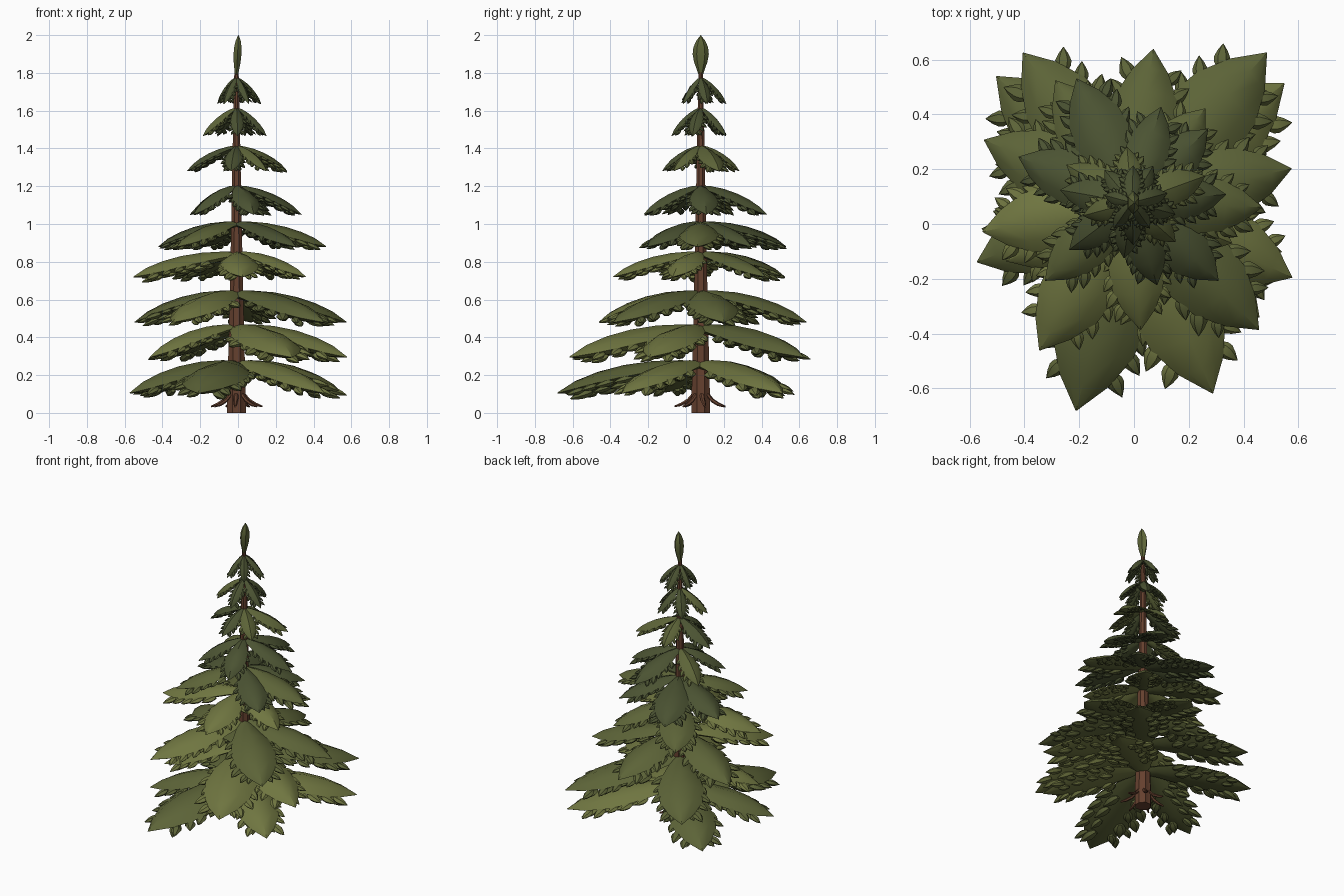
import bpy, bmesh, math, random
from mathutils import Vector

if "Cube" in bpy.data.objects:
    bpy.data.objects.remove(bpy.data.objects["Cube"])

random.seed(4)
CX, CY = -0.008, 0.078          # trunk axis
UP = Vector((0, 0, 1))


def material(name, rgb):
    m = bpy.data.materials.new(name)
    m.diffuse_color = (*rgb, 1)
    m.use_nodes = True
    m.node_tree.nodes["Principled BSDF"].inputs["Base Color"].default_value = m.diffuse_color
    return m


GREENS = [material("needle_dark", (0.07, 0.086, 0.032)),
          material("needle_mid", (0.108, 0.126, 0.039)),
          material("needle_light", (0.16, 0.18, 0.052))]
BARK = material("bark", (0.13, 0.052, 0.028))


def finish(bm, name, mats, angle=35):
    bmesh.ops.recalc_face_normals(bm, faces=bm.faces)
    me = bpy.data.meshes.new(name)
    bm.to_mesh(me)
    bm.free()
    for m in mats:
        me.materials.append(m)
    ob = bpy.data.objects.new(name, me)
    bpy.context.collection.objects.link(ob)
    bpy.context.view_layer.objects.active = ob
    ob.select_set(True)
    bpy.ops.object.shade_smooth_by_angle(angle=math.radians(angle))
    ob.select_set(False)
    return ob


def loft(bm, rings, mat=0):
    """Skin a list of point rings and cap both ends."""
    vs = [[bm.verts.new(p) for p in r] for r in rings]
    n = len(vs[0])
    faces = [bm.faces.new((a[i], a[(i + 1) % n], b[(i + 1) % n], b[i]))
             for a, b in zip(vs, vs[1:]) for i in range(n)]
    faces += [bm.faces.new(vs[0][::-1]), bm.faces.new(vs[-1])]
    for f in faces:
        f.material_index = mat


# Outline of a bough (position along it, half width) and its domed section
OUTLINE = [(0, .28), (.13, .48), (.32, .82), (.52, 1), (.7, .9), (.86, .54), (1, .015)]
SMALL = [(0, .5), (.25, .95), (.45, 1), (.72, .62), (1, .02)]
DOME = [(-1, -.3), (-.6, .5), (0, 1), (.6, .5), (1, -.3), (.55, -.9), (0, -1.1), (-.55, -.9)]
LENS = [(-1, 0), (-.5, .8), (.5, .8), (1, 0), (.5, -.8), (-.5, -.8)]


def frame(o, d, length, drop, e, t, side=None):
    """Point, side and normal at t on a drooping path."""
    p = o + d * length * t - UP * drop * t ** e
    tan = d * length - UP * drop * e * t ** (e - 1)
    s = side or d.cross(UP).normalized()
    return p, s, s.cross(tan).normalized()


def pod(bm, o, d, length, drop, e, w, th, mat, outline, section, side=None):
    rings = []
    for t, k in outline:
        p, s, n = frame(o, d, length, drop, e, t, side)
        rings.append([p + s * u * w * k + n * v * th * k ** .7 for u, v in section])
    loft(bm, rings, mat)


def thickness(reach):
    return 0.008 + 0.058 * reach


def bough(bm, z, ang, length, drop, e, mat):
    """Large drooping pad with rows of leaflets under its edges."""
    a = math.radians(ang)
    d = Vector((math.cos(a), math.sin(a), 0))
    w = 0.004 + 0.212 * length
    th = thickness(length)
    o = Vector((CX, CY, z - th * .6)) + d * 0.005
    pod(bm, o, d, length, drop, e, w, th, mat, OUTLINE, DOME)
    size = 0.02 + 0.115 * length
    for f, ts in ((.8, (.3, .44, .57, .69, .8)), (.4, (.32, .47, .62, .76))):
        for t in ts:
            for sg in (-1, 1):
                k = next(k0 + (k1 - k0) * (t - t0) / (t1 - t0) for (t0, k0), (t1, k1)
                         in zip(OUTLINE, OUTLINE[1:]) if t0 <= t <= t1)
                p, s, n = frame(o, d, length, drop, e, t)
                turn = (1.0 - .5 * t) * (1 if f > .5 else .7) + random.uniform(-.2, .2)
                tan = (d * length - UP * drop * e * t ** (e - 1)).normalized()
                ld = tan * math.cos(turn) + s * sg * math.sin(turn) - UP * .1
                L = size * random.uniform(.8, 1.15)
                pod(bm, p + s * sg * w * k * f - n * th * (.5 if f > .5 else .9),
                    ld.normalized(), L, 0, 1, L * .31, L * .2, mat, SMALL, LENS)


# Tiers: top height, tip height, then (direction in degrees, reach) of each bough
TIERS = [
    (.285, .105, [(255, .78), (318, .62), (38, .7), (137, .67), (201, .6)]),
    (.475, .295, [(293, .75), (335, .64), (48, .73), (126, .67), (205, .5)]),
    (.655, .48, [(12, .59), (82, .56), (157, .58), (238, .63), (315, .65)]),
    (.86, .72, [(274, .46), (338, .39), (52, .43), (122, .52), (191, .55)]),
    (1.02, .88, [(358, .47), (44, .38), (114, .49), (158, .44), (222, .42), (318, .42)]),
    (1.21, 1.05, [(73, .36), (150, .27), (217, .28), (287, .31), (5, .34)]),
    (1.42, 1.28, [(20, .28), (95, .2), (170, .26), (262, .2), (318, .21)]),
    (1.62, 1.465, [(60, .15), (130, .15), (195, .18), (272, .15), (345, .16)]),
    (1.78, 1.635, [(15, .13), (88, .13), (165, .1), (235, .11), (305, .11)]),
]
for i, (z, tip, boughs) in enumerate(TIERS):
    bm = bmesh.new()
    for ang, reach in boughs:
        mat = random.choice((1, 2, 1) if i < 4 else (0, 1, 0))
        bough(bm, z, ang, reach, z - thickness(reach) * .6 - tip, 1.6 - .05 * i, mat)
    finish(bm, f"boughs_tier_{i + 1}", GREENS)

# Leader bud at the top
bm = bmesh.new()
pod(bm, Vector((CX, CY, 1.79)), Vector((0.05, 0, 1)).normalized(), .21, 0, 1, .043, .026, 1,
    OUTLINE, LENS, Vector((0, 1, 0)))
finish(bm, "leader_tip", GREENS)

# Tapered, ridged trunk
bm = bmesh.new()
rings = []
for z, r in ((0, .054), (.12, .052), (.5, .042), (1, .03), (1.5, .02), (1.86, .011)):
    rings.append([(CX + math.cos(j * math.pi / 8) * r * (1 if j % 2 else .87),
                   CY + math.sin(j * math.pi / 8) * r * (1 if j % 2 else .87), z)
                  for j in range(16)])
loft(bm, rings)
finish(bm, "trunk", [BARK], 20)

# Bare drooping twigs around the foot of the trunk
bm = bmesh.new()
for j in range(7):
    a = math.radians(j * 360 / 7 + 10)
    d = Vector((math.cos(a), math.sin(a), 0))
    s = d.cross(UP)
    rings = []
    for r, z, q in ((.03, .11, .014), (.07, .065, .012), (.105, .045, .01), (.14, .034, .005)):
        p = Vector((CX, CY, z)) + d * r
        rings.append([p + s * q * math.cos(b) + UP * q * math.sin(b)
                      for b in (k * math.pi / 3 for k in range(6))])
    loft(bm, rings)
finish(bm, "foot_twigs", [BARK])
